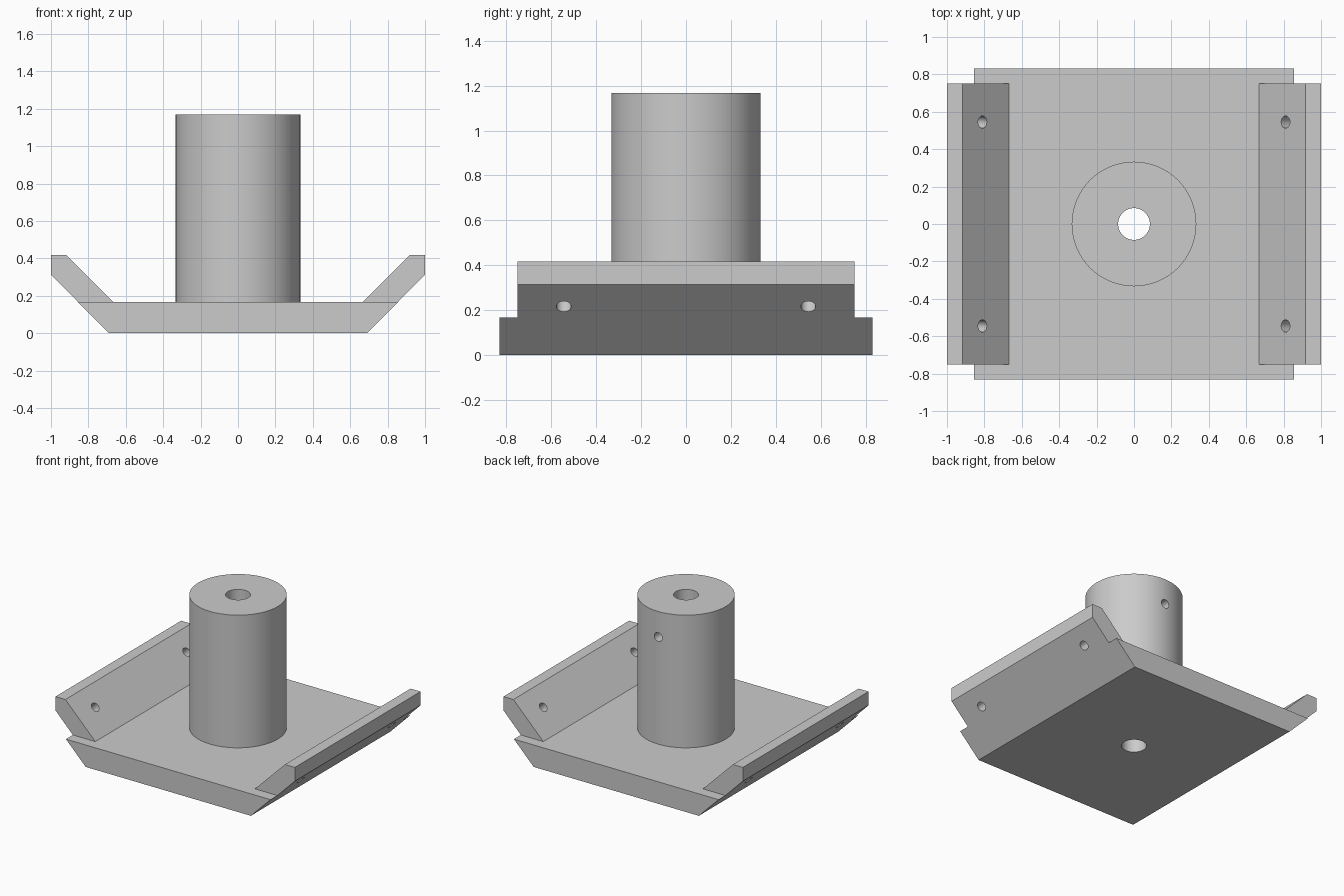
import bpy, bmesh, math
from mathutils import Vector

cube = bpy.data.objects.get("Cube")
if cube:
    bpy.data.objects.remove(cube, do_unlink=True)

GREY = (0.6, 0.6, 0.6, 1.0)
grey = bpy.data.materials.new("plain_grey")
grey.use_nodes = True
grey.diffuse_color = GREY
grey.node_tree.nodes["Principled BSDF"].inputs["Base Color"].default_value = GREY

PLATE_TOP = 0.166
POST_TOP = 1.168
HOLE_R = 0.033


def prism(name, profile, half_depth):
    """Extrude an x-z profile along y."""
    bm = bmesh.new()
    face = bm.faces.new([bm.verts.new((x, -half_depth, z)) for x, z in profile])
    ext = bmesh.ops.extrude_face_region(bm, geom=[face])
    moved = [v for v in ext["geom"] if isinstance(v, bmesh.types.BMVert)]
    bmesh.ops.translate(bm, verts=moved, vec=(0, 2 * half_depth, 0))
    bmesh.ops.recalc_face_normals(bm, faces=bm.faces)
    mesh = bpy.data.meshes.new(name)
    bm.to_mesh(mesh)
    bm.free()
    obj = bpy.data.objects.new(name, mesh)
    bpy.context.collection.objects.link(obj)
    mesh.materials.append(grey)
    return obj


def rod(name, start, end, radius, sides):
    """Cylinder between two points."""
    a, b = Vector(start), Vector(end)
    bpy.ops.mesh.primitive_cylinder_add(
        vertices=sides, radius=radius, depth=(b - a).length, location=(a + b) / 2,
        rotation=(b - a).to_track_quat("Z", "Y").to_euler())
    obj = bpy.context.object
    obj.name = name
    obj.data.materials.append(grey)
    return obj


def drill(obj, start, end, radius, sides=32):
    """Cut a round hole and discard the cutter."""
    cutter = rod("drill_cutter", start, end, radius, sides)
    cutter.hide_render = True
    mod = obj.modifiers.new("hole", "BOOLEAN")
    mod.operation, mod.solver, mod.object = "DIFFERENCE", "EXACT", cutter
    activate(obj)
    bpy.ops.object.modifier_apply(modifier=mod.name)
    bpy.data.objects.remove(cutter, do_unlink=True)


def activate(obj):
    bpy.ops.object.select_all(action="DESELECT")
    obj.select_set(True)
    bpy.context.view_layer.objects.active = obj


# Base plate with sloping sides
base = prism("base_plate", [(-0.69, 0), (0.69, 0), (0.855, PLATE_TOP), (-0.855, PLATE_TOP)], 0.832)
drill(base, (0, 0, -0.1), (0, 0, 0.3), 0.085, 48)

# Upright post with a through bore and a set screw hole at the back
post = rod("post", (0, 0, PLATE_TOP), (0, 0, POST_TOP), 0.333, 96)
drill(post, (0, 0, 0), (0, 0, 1.4), 0.085, 48)
drill(post, (0, 0, 0.975), (0, 0.5, 0.975), HOLE_R)

# Slanted side flanges, each with two screw holes
wings = []
for side, name in ((1, "left_flange"), (-1, "right_flange")):
    outline = [(0.667, PLATE_TOP), (0.855, PLATE_TOP), (1, 0.313), (1, 0.417), (0.917, 0.417)]
    wing = prism(name, [(side * x, z) for x, z in outline], 0.75)
    for y in (-0.545, 0.545):
        drill(wing, (side * 0.71, y, 0.41), (side * 1.01, y, 0.11), HOLE_R)
    wings.append(wing)

for obj in [base, post] + wings:
    activate(obj)
    bpy.ops.object.shade_smooth_by_angle(angle=math.radians(30))
